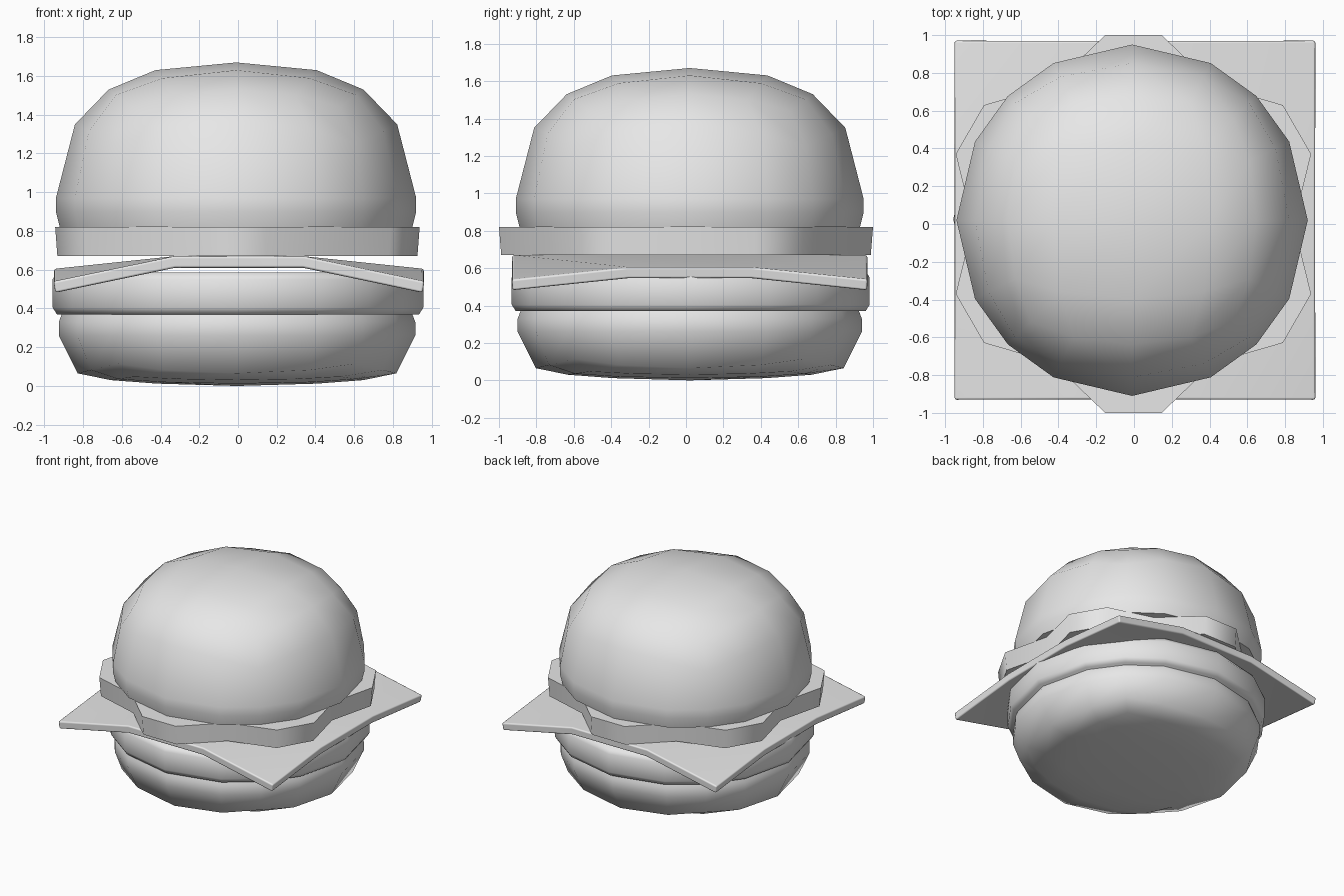
import bpy, bmesh
from math import cos, sin, atan2, radians
from mathutils import Vector

if "Cube" in bpy.data.objects:
    bpy.data.objects.remove(bpy.data.objects["Cube"])

GREY = (0.8, 0.8, 0.8, 1)
grey = bpy.data.materials.new("light_grey")
grey.use_nodes = True
grey.diffuse_color = GREY
grey.node_tree.nodes["Principled BSDF"].inputs["Base Color"].default_value = GREY


def finish(bm, name, location, smooth=60):
    """Turn a bmesh into a shaded, coloured object."""
    bmesh.ops.recalc_face_normals(bm, faces=bm.faces)
    mesh = bpy.data.meshes.new(name)
    bm.to_mesh(mesh)
    bm.free()
    mesh.materials.append(grey)
    mesh.shade_smooth()
    mesh.set_sharp_from_angle(angle=radians(smooth))
    ob = bpy.data.objects.new(name, mesh)
    ob.location = location
    bpy.context.collection.objects.link(ob)
    return ob


def lookup(table, t):
    for (a, za), (b, zb) in zip(table, table[1:]):
        if t <= b + 1e-5:
            return za + (zb - za) * (t - a) / (b - a)
    return table[-1][1]


def loft(rings, name, location):
    """Skin matching point rings from bottom to top and cap both ends."""
    bm = bmesh.new()
    rows = [[bm.verts.new(p) for p in ring] for ring in rings]
    n = len(rows[0])
    for low, high in zip(rows, rows[1:]):
        for i in range(n):
            j = (i + 1) % n
            bm.faces.new((low[i], low[j], high[j], high[i]))
    bm.faces.new(rows[0][::-1])
    bm.faces.new(rows[-1])
    return finish(bm, name, location)


def bun(name, radius, dome, rim, location):
    """Half of a cube sphere with a reshaped dome, then a rim and a flat cut."""
    bm = bmesh.new()
    bmesh.ops.create_cube(bm, size=2)
    bmesh.ops.subdivide_edges(bm, edges=bm.edges[:], cuts=3, use_grid_fill=True)
    for v in bm.verts:
        v.co.normalize()
    bmesh.ops.delete(bm, geom=[v for v in bm.verts if v.co.z < -0.01], context='VERTS')
    for v in bm.verts:
        x, y, z = v.co
        v.co = (x * radius, y * radius, lookup(dome, max(z, 0)))
    edges = [e for e in bm.edges if e.is_boundary]
    for r, z in rim:
        made = bmesh.ops.extrude_edge_only(bm, edges=edges)["geom"]
        for v in (g for g in made if isinstance(g, bmesh.types.BMVert)):
            flat = Vector((v.co.x, v.co.y, 0)).normalized() * r
            v.co = (flat.x, flat.y, z)
        edges = [g for g in made if isinstance(g, bmesh.types.BMEdge) and g.is_boundary]
    bmesh.ops.holes_fill(bm, edges=edges, sides=0)
    return finish(bm, name, location)


# Buns
bun("top_bun", 0.93,
    [(0, 0.97), (0.447, 1.35), (0.707, 1.53), (0.894, 1.63), (1, 1.67)],
    [(0.93, 0.9), (0.91, 0.82)], (-0.01, 0.02, 0))
bun("bottom_bun", 0.92,
    [(0, 0.26), (0.447, 0.065), (0.707, 0.03), (0.894, 0.012), (1, 0)],
    [(0.92, 0.33), (0.905, 0.37)], (-0.005, 0.02, 0))

# Patty, with corners spaced as on the buns
steps = [0, atan2(1, 2), radians(45), atan2(2, 1)]
angles = [radians(90 * q) + s for q in range(4) for s in steps]
loft([[(r * cos(a), r * sin(a), z) for a in angles]
      for r, z in [(0.935, 0.37), (0.957, 0.405), (0.957, 0.55), (0.935, 0.585)]],
     "patty", (0, 0.025, 0))

# Wavy lettuce leaf with six lobes
outline = []
for lobe in range(6):
    for offset, r in [(-8.5, 1.011), (8.5, 1.011), (30, 0.85)]:
        a = radians(30 + 60 * lobe + offset)
        outline.append((r * cos(a), r * sin(a)))
loft([[(x * s, y * s, z) for x, y in outline] for s, z in [(0.988, 0.67), (1, 0.82)]],
     "lettuce", (-0.003, 0, 0))

# Cheese slice with drooping sides and corners
bm = bmesh.new()
spans = [-0.948, -0.33, 0.33, 0.948]
grid = []
for j, y in enumerate(spans):
    row = []
    for i, x in enumerate(spans):
        side, end = i in (0, 3), j in (0, 3)
        z = 0.48 if side and end else 0.545 if side else 0.61
        row.append(bm.verts.new((x, y, z)))
    grid.append(row)
for j in range(3):
    for i in range(3):
        bm.faces.new((grid[j][i], grid[j][i + 1], grid[j + 1][i + 1], grid[j + 1][i]))
cheese = finish(bm, "cheese", (0.005, 0.02, 0))
if cheese.data.polygons[4].normal.z < 0:
    cheese.data.flip_normals()
solid = cheese.modifiers.new("thickness", 'SOLIDIFY')
solid.thickness = 0.06
solid.offset = 1
bevel = cheese.modifiers.new("soft_edges", 'BEVEL')
bevel.width = 0.012
bevel.segments = 2
bevel.limit_method = 'ANGLE'
bevel.angle_limit = radians(50)
bevel.harden_normals = True
